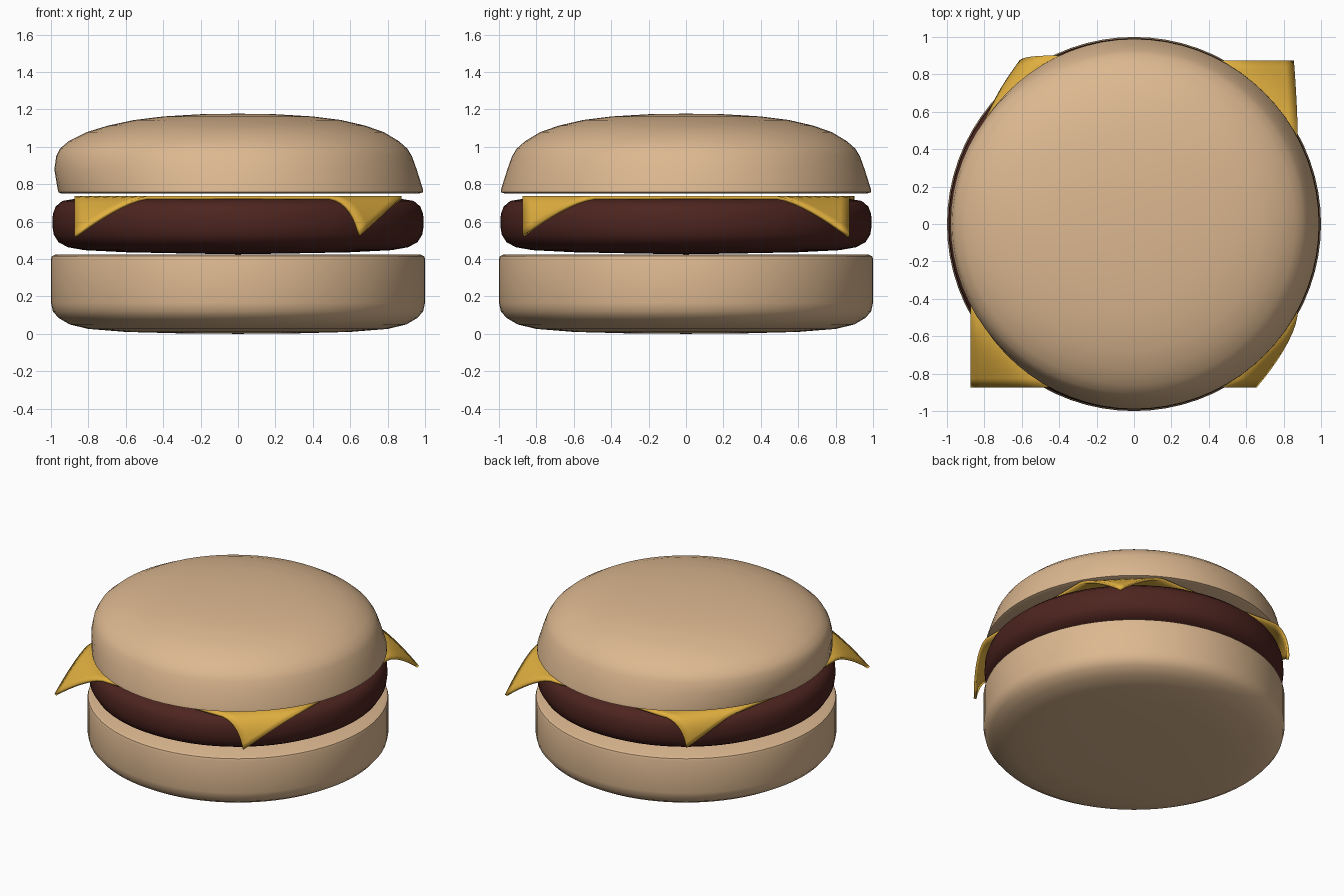
import bpy, bmesh, math

if "Cube" in bpy.data.objects:
    bpy.data.objects.remove(bpy.data.objects["Cube"])


def material(name, rgb):
    m = bpy.data.materials.new(name)
    m.diffuse_color = (*rgb, 1)
    m.use_nodes = True
    m.node_tree.nodes["Principled BSDF"].inputs["Base Color"].default_value = m.diffuse_color
    return m


def finish(bm, name, mat, angle=40):
    bmesh.ops.recalc_face_normals(bm, faces=bm.faces)
    me = bpy.data.meshes.new(name)
    bm.to_mesh(me)
    bm.free()
    ob = bpy.data.objects.new(name, me)
    bpy.context.collection.objects.link(ob)
    me.materials.append(mat)
    bpy.ops.object.select_all(action='DESELECT')
    bpy.context.view_layer.objects.active = ob
    ob.select_set(True)
    bpy.ops.object.shade_smooth_by_angle(angle=math.radians(angle))
    return ob


def lathe(name, profile, mat, left=None, n=72):
    """Spin (r, z) points round z; left gives the radius on the -x side."""
    left = left or [r for r, z in profile]
    bm = bmesh.new()
    rings = []
    for (r, z), rl in zip(profile, left):
        if r == 0:
            rings.append([bm.verts.new((0, 0, z))])
            continue
        ring = []
        for i in range(n):
            a = 2 * math.pi * i / n
            w = max(0, -math.cos(a)) ** 2
            q = r + (rl - r) * w
            ring.append(bm.verts.new((q * math.cos(a), q * math.sin(a), z)))
        rings.append(ring)
    for lo, hi in zip(rings, rings[1:]):
        for i in range(n):
            j = (i + 1) % n
            if len(lo) == 1:
                bm.faces.new((lo[0], hi[j], hi[i]))
            elif len(hi) == 1:
                bm.faces.new((lo[i], lo[j], hi[0]))
            else:
                bm.faces.new((lo[i], lo[j], hi[j], hi[i]))
    return finish(bm, name, mat)


bun = material("bun", (0.72, 0.48, 0.28))
meat = material("meat", (0.075, 0.018, 0.014))
yellow = material("cheese", (0.75, 0.43, 0.05))

# Bottom bun
lathe("bottom_bun", [(0, 0), (.3, .002), (.6, .01), (.8, .026), (.9, .05),
      (.96, .085), (.99, .12), (1, .165), (1, .4), (.995, .415),
      (.975, .424), (0, .425)], bun)

# Patty
lathe("patty", [(0, .425), (.3, .43), (.6, .436), (.82, .447), (.91, .463),
      (.96, .49), (.985, .53), (.993, .58), (.99, .64), (.975, .68),
      (.94, .71), (.87, .722), (0, .722)], meat)

# Top bun, bulging over its left side
lathe("top_bun", [(0, .75), (.97, .75), (.99, .757), (.988, .775), (.955, .88),
      (.93, .95), (.905, .99), (.86, 1.03), (.78, 1.078), (.68, 1.113),
      (.55, 1.143), (.4, 1.162), (.2, 1.174), (0, 1.177)], bun,
      [0, .945, .96, .965, .982, .972, .952, .905, .81, .695, .555, .4, .2, 0])

# Cheese slice with four drooping corners, each pushed a different way
push = {(-1, -1): (0, 0), (1, -1): (-.22, 0), (1, 1): (-.02, 0), (-1, 1): (.19, -.03)}
bm = bmesh.new()
bmesh.ops.create_grid(bm, x_segments=36, y_segments=36, size=.875)
for v in bm.verts:
    x, y = v.co.x, v.co.y
    t = max(0, (abs(x) + abs(y) - 1.36) / .39)
    key = (1 if x > 0 else -1, 1 if y > 0 else -1)
    dx, dy = push[key]
    v.co.x += dx * t ** 1.5
    v.co.y += dy * t ** 1.5
    if key == (-1, 1):
        v.co.x += .07 * max(0, min(1, (y - .2) / .4)) * max(0, -x / .875) ** 3
        v.co.y += .025 * max(0, min(1, -x / .4)) * (y / .875) ** 3
    v.co.z = .737 - .21 * t ** 1.4
cheese = finish(bm, "cheese_slice", yellow)
solid = cheese.modifiers.new("thickness", 'SOLIDIFY')
solid.thickness = .018
solid.offset = -1 if cheese.data.polygons[648].normal.z > 0 else 1
